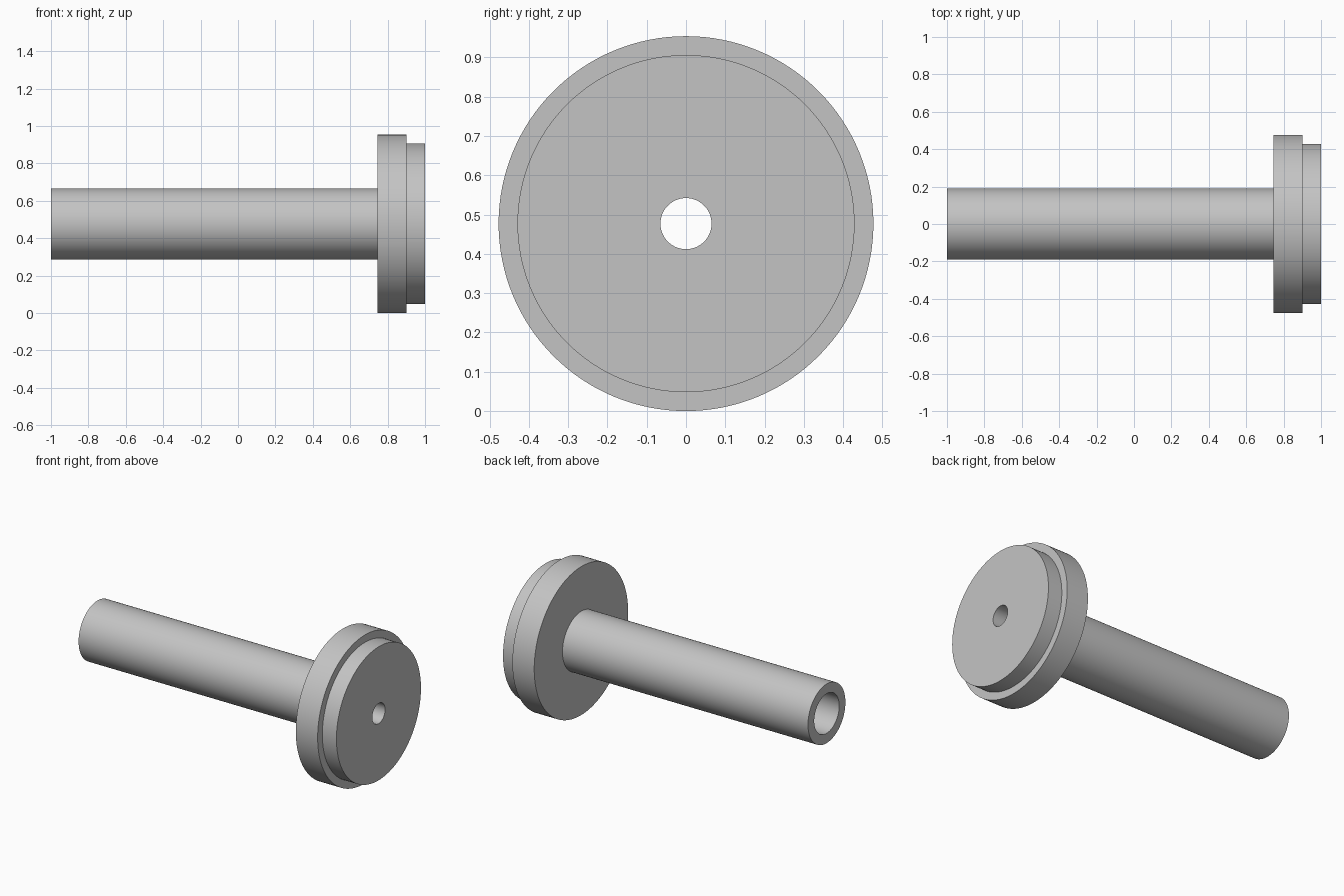
import bpy
import bmesh
import math
from mathutils import Vector

cube = bpy.data.objects.get("Cube")
if cube:
    bpy.data.objects.remove(cube, do_unlink=True)

SEGMENTS = 128
FLANGE_R, STEP_R, SHAFT_R = 0.477, 0.429, 0.19
BORE_R, HOLE_R = 0.127, 0.065
SHAFT_END, FLANGE_BACK, FLANGE_FRONT, STEP_FRONT = -1.0, 0.745, 0.9, 1.0

# Plain grey metal
steel = bpy.data.materials.new("grey_metal")
steel.use_nodes = True
colour = (0.55, 0.55, 0.55, 1.0)
steel.diffuse_color = colour
steel.node_tree.nodes["Principled BSDF"].inputs["Base Color"].default_value = colour


def lathe(name, profile):
    """Turn a closed (x, radius) profile around the x axis."""
    bm = bmesh.new()
    verts = [bm.verts.new((x, 0, r)) for x, r in profile]
    edges = [bm.edges.new((v, verts[(i + 1) % len(verts)])) for i, v in enumerate(verts)]
    bmesh.ops.spin(bm, geom=verts + edges, cent=Vector(), axis=Vector((1, 0, 0)),
                   angle=math.tau, steps=SEGMENTS, use_merge=True)
    bmesh.ops.remove_doubles(bm, verts=bm.verts, dist=0.0001)
    bmesh.ops.recalc_face_normals(bm, faces=bm.faces)
    mesh = bpy.data.meshes.new(name)
    bm.to_mesh(mesh)
    bm.free()
    mesh.materials.append(steel)
    obj = bpy.data.objects.new(name, mesh)
    bpy.context.collection.objects.link(obj)
    obj.location.z = FLANGE_R
    bpy.ops.object.select_all(action="DESELECT")
    obj.select_set(True)
    bpy.context.view_layer.objects.active = obj
    bpy.ops.object.shade_smooth_by_angle(angle=math.radians(30))
    return obj


# Hollow shaft, flange and raised step turned as one solid, with a counterbored hole
lathe("flanged_hollow_shaft", [
    (SHAFT_END, BORE_R), (SHAFT_END, SHAFT_R),
    (FLANGE_BACK, SHAFT_R), (FLANGE_BACK, FLANGE_R),
    (FLANGE_FRONT, FLANGE_R), (FLANGE_FRONT, STEP_R),
    (STEP_FRONT, STEP_R), (STEP_FRONT, HOLE_R),
    (FLANGE_BACK, HOLE_R), (FLANGE_BACK, BORE_R),
])
